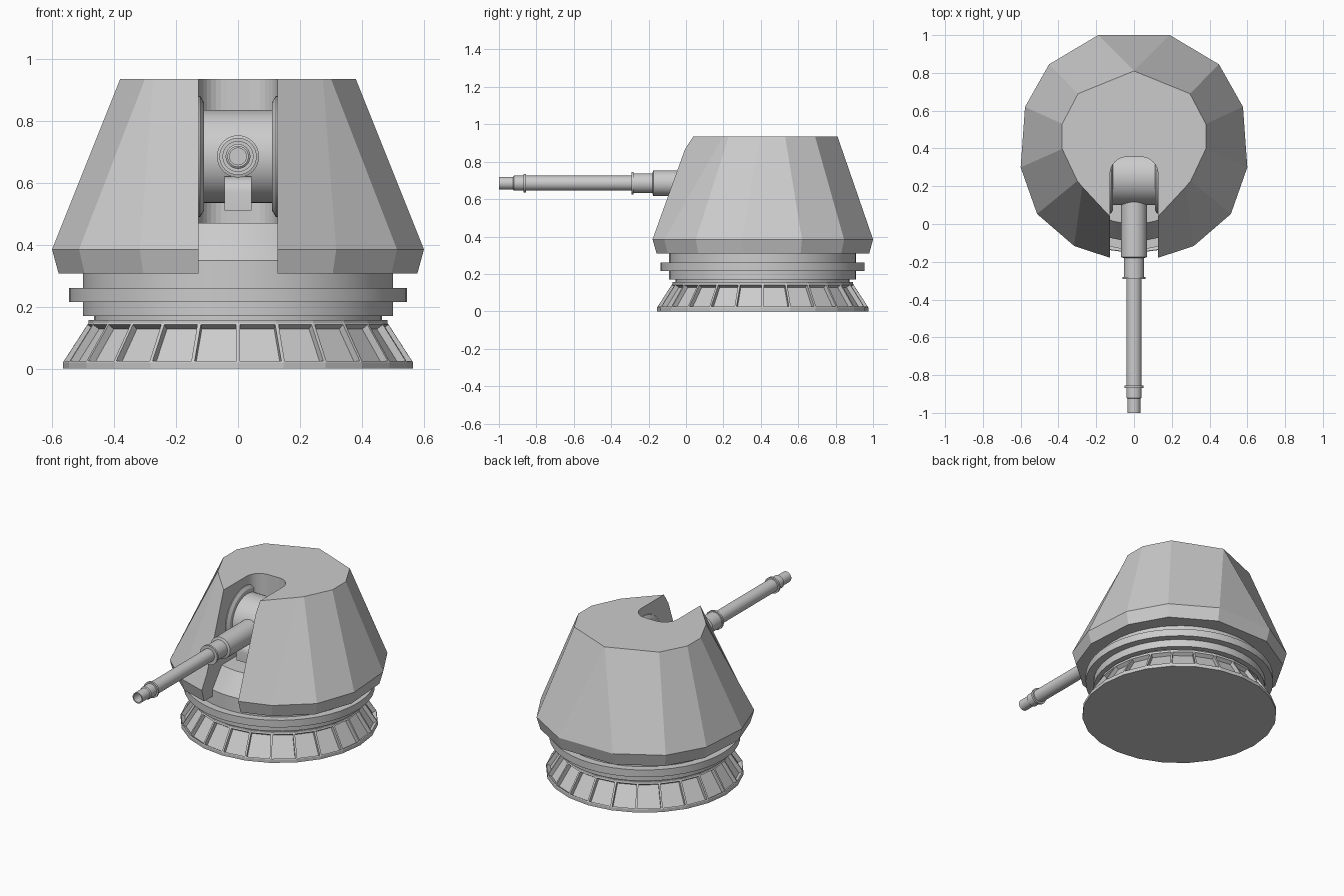
import bpy, bmesh, math
from mathutils import Matrix, Vector

if "Cube" in bpy.data.objects:
    bpy.data.objects.remove(bpy.data.objects["Cube"])

CY = 0.41      # turret axis in y
GZ = 0.685     # gun axis height


def finish(name, bm, smooth=True):
    bmesh.ops.recalc_face_normals(bm, faces=bm.faces)
    me = bpy.data.meshes.new(name)
    bm.to_mesh(me)
    bm.free()
    ob = bpy.data.objects.new(name, me)
    bpy.context.collection.objects.link(ob)
    bpy.ops.object.select_all(action='DESELECT')
    ob.select_set(True)
    bpy.context.view_layer.objects.active = ob
    if smooth:
        bpy.ops.object.shade_smooth_by_angle(angle=math.radians(30))
    return ob


def lathe(profile, seg, matrix):
    """Closed solid of revolution about local z from (radius, height) points."""
    bm = bmesh.new()
    rings = []
    for r, h in profile:
        rings.append([bm.verts.new((r * math.cos(2 * math.pi * i / seg),
                                    r * math.sin(2 * math.pi * i / seg), h))
                      for i in range(seg)])
    for a, b in zip(rings, rings[1:]):
        for i in range(seg):
            j = (i + 1) % seg
            bm.faces.new((a[i], a[j], b[j], b[i]))
    bm.faces.new(rings[0])
    bm.faces.new(rings[-1])
    bmesh.ops.recalc_face_normals(bm, faces=bm.faces)
    bm.transform(matrix)
    return bm


def prism(rings):
    """Solid lofted through equal-length rings of points."""
    bm = bmesh.new()
    vs = [[bm.verts.new(p) for p in ring] for ring in rings]
    n = len(vs[0])
    for a, b in zip(vs, vs[1:]):
        for i in range(n):
            j = (i + 1) % n
            bm.faces.new((a[i], a[j], b[j], b[i]))
    bm.faces.new(vs[0])
    bm.faces.new(vs[-1])
    bmesh.ops.remove_doubles(bm, verts=bm.verts, dist=1e-4)
    bmesh.ops.recalc_face_normals(bm, faces=bm.faces)
    return bm


upright = Matrix.Translation((0, CY, 0))

# Base skirt: conical, 24 recessed panels
bm = lathe([(0.565, 0), (0.565, 0.02), (0.483, 0.147), (0.483, 0.158)], 24, upright)
panels = [f for f in bm.faces if 0.05 < f.calc_center_median().z < 0.12]
bmesh.ops.inset_individual(bm, faces=panels, thickness=0.008, depth=0)
bmesh.ops.inset_individual(bm, faces=panels, thickness=0.001, depth=-0.025)
finish("base_skirt", bm, smooth=False)

# Rotating drum with flange, tapering inside the turret
finish("bearing_drum", lathe(
    [(0.465, 0.15), (0.465, 0.17), (0.5, 0.17), (0.5, 0.215), (0.545, 0.215),
     (0.545, 0.26), (0.5, 0.26), (0.5, 0.35), (0.41, 0.47)], 48, upright))

# Faceted turret shell
low = [(.19, 1), (.45, .845), (.577, .62), (.60, .30), (.513, .053), (.317, -.116), (.1, -.188)]
top = [(0, .81), (.296, .69), (.38, .53), (.38, .397), (.30, .228), (.274, .197), (.1, .01)]


def ring(half, z, s=1.0):
    pts = half + [(-x, y) for x, y in reversed(half)]
    return [(x * s, CY + (y - CY) * s, z) for x, y in pts]


shell = finish("turret_shell", prism([ring(low, 0.308, 0.965), ring(low, 0.385), ring(top, 0.935)]), False)

# Gun slot cut with a rounded rear
W, R, BACK = 0.127, 0.09, 0.355
half = [(W, -0.6)] + [(W - R + R * math.cos(a), BACK - R + R * math.sin(a))
                      for a in (i * math.pi / 16 for i in range(9))]
cutter = finish("slot_cutter", prism([ring(half, 0.2), ring(half, 1.1)]), False)
mod = shell.modifiers.new("slot", 'BOOLEAN')
mod.operation = 'DIFFERENCE'
mod.solver = 'EXACT'
mod.object = cutter
bpy.context.view_layer.objects.active = shell
bpy.ops.object.modifier_apply(modifier="slot")
bpy.data.objects.remove(cutter)

# Trunnion drum with stepped cheek discs, lying along x
along_x = Matrix.Translation((0, 0.25, GZ)) @ Matrix.Rotation(math.pi / 2, 4, 'Y')
finish("trunnion", lathe(
    [(0.195, -0.135), (0.195, -0.122), (0.175, -0.11), (0.15, -0.11),
     (0.15, 0.11), (0.175, 0.11), (0.195, 0.122), (0.195, 0.135)], 48, along_x))

# Gun barrel: stepped tube pointing to -y, hollow muzzle
along_front = Matrix.Translation((0, 0, GZ)) @ Matrix.Rotation(math.pi / 2, 4, 'X')
finish("gun_barrel", lathe(
    [(0.068, -0.25), (0.068, 0.175), (0.053, 0.18), (0.053, 0.28), (0.06, 0.28),
     (0.06, 0.292), (0.04, 0.292), (0.04, 0.855), (0.05, 0.855), (0.05, 0.868),
     (0.04, 0.868), (0.04, 0.92), (0.034, 0.925), (0.034, 1.0), (0.027, 1.0),
     (0.027, 0.9)], 32, along_front))

# Bracket under the barrel
bm = bmesh.new()
bmesh.ops.create_cube(bm, size=1)
bm.transform(Matrix.Translation((0, 0.13, 0.565)) @ Matrix.Diagonal((0.088, 0.16, 0.11, 1)))
front_top = [e for e in bm.edges if all(v.co.y < 0.1 and v.co.z > 0.6 for v in e.verts)]
bmesh.ops.bevel(bm, geom=front_top, offset=0.05, segments=5, profile=0.5, affect='EDGES')
finish("barrel_bracket", bm)
